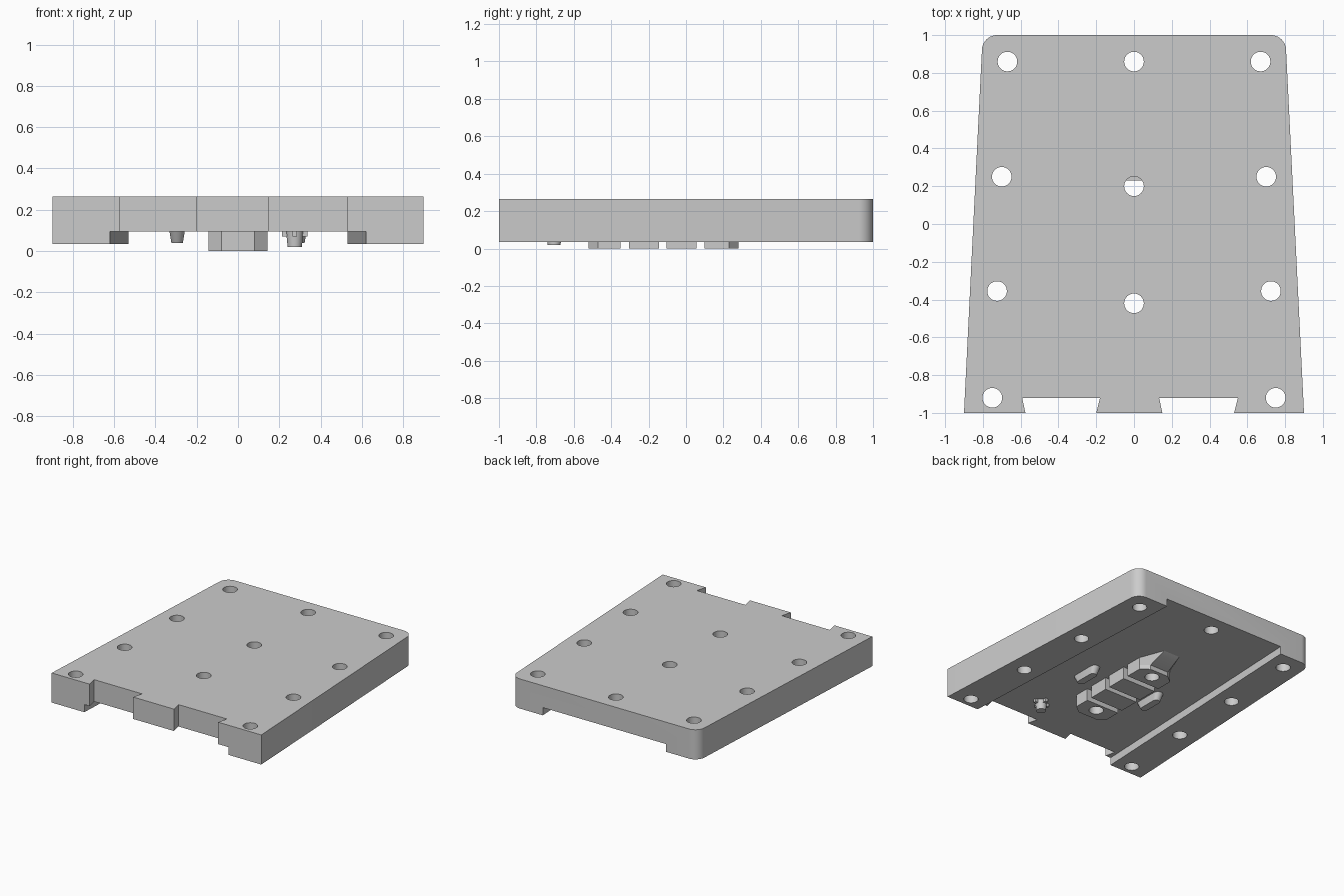
import bpy, bmesh
from math import sin, cos, pi, radians

if "Cube" in bpy.data.objects:
    bpy.data.objects.remove(bpy.data.objects["Cube"])

grey = bpy.data.materials.new("plain grey")
grey.use_nodes = True
COLOUR = (0.6, 0.6, 0.6, 1)
grey.diffuse_color = COLOUR
grey.node_tree.nodes["Principled BSDF"].inputs["Base Color"].default_value = COLOUR

BOTTOM, CEILING, TOP = 0.035, 0.095, 0.265


def prism(name, outline, z0, z1, at=(0, 0), low_scale=1.0):
    """Upright prism; low_scale shrinks the lower outline for a draft."""
    bm = bmesh.new()
    rings = [[bm.verts.new((at[0] + x * s, at[1] + y * s, z)) for x, y in outline]
             for z, s in ((z0, low_scale), (z1, 1.0))]
    bm.faces.new(rings[0])
    bm.faces.new(rings[1])
    n = len(outline)
    for i in range(n):
        j = (i + 1) % n
        bm.faces.new((rings[0][i], rings[0][j], rings[1][j], rings[1][i]))
    bmesh.ops.recalc_face_normals(bm, faces=bm.faces)
    mesh = bpy.data.meshes.new(name)
    bm.to_mesh(mesh)
    bm.free()
    obj = bpy.data.objects.new(name, mesh)
    bpy.context.scene.collection.objects.link(obj)
    mesh.materials.append(grey)
    return obj


def arc(cx, cy, r, start, end, steps):
    return [(cx + r * cos(radians(start + (end - start) * i / steps)),
             cy + r * sin(radians(start + (end - start) * i / steps)))
            for i in range(steps + 1)]


def circle(r, n=32):
    return arc(0, 0, r, 0, 360 - 360 / n, n - 1)


def rect(w, d):
    return [(-w, -d), (w, -d), (w, d), (-w, d)]


def cut(obj, cutters):
    """Subtract the cutters, then remove them."""
    for c in cutters:
        c.hide_render = True
        mod = obj.modifiers.new("cut", "BOOLEAN")
        mod.operation, mod.solver, mod.object = "DIFFERENCE", "EXACT", c
    graph = bpy.context.evaluated_depsgraph_get()
    mesh = bpy.data.meshes.new_from_object(obj.evaluated_get(graph))
    obj.modifiers.clear()
    obj.data = mesh
    for c in cutters:
        bpy.data.objects.remove(c)


# Tapered plate with rounded back corners
plate = prism("plate", [(-0.9, -1), (0.9, -1)]
              + arc(0.725, 0.92, 0.08, 3, 90, 10)
              + arc(-0.725, 0.92, 0.08, 90, 177, 10), BOTTOM, TOP)

# Tapered channel under the plate, dovetail notches and bolt holes
cutters = [prism("channel_cutter",
                 [(-0.625, -1.1), (0.625, -1.1), (0.525, 1.1), (-0.525, 1.1)],
                 -0.1, CEILING)]
for front_l, front_r in ((-0.575, -0.2), (0.15, 0.53)):
    cutters.append(prism("notch_cutter",
                         [(front_l, -1), (front_l, -1.1), (front_r, -1.1), (front_r, -1),
                          (front_r + 0.02, -0.92), (front_l - 0.017, -0.92)], -0.1, 0.5))
holes = [(0, 0.86), (0, 0.2), (0, -0.42)]
for x, y in ((0.67, 0.86), (0.7, 0.25), (0.725, -0.355), (0.75, -0.92)):
    holes += [(x, y), (-x, y)]


def hole_cutter(at):
    return prism("hole_cutter", circle(0.052), -0.1, 0.5, at)


cut(plate, cutters + [hole_cutter(h) for h in holes])

# Row of guide blocks down the middle of the channel
W = 0.143
front_block = prism("front_block", [(-W, -0.35), (-W, -0.47), (-0.08, -0.52),
                                    (0.08, -0.52), (W, -0.47), (W, -0.35)], 0, CEILING)
cut(front_block, [hole_cutter(holes[2])])
for name, y in (("middle_block_front", -0.225), ("middle_block_back", -0.025)):
    prism(name, rect(W, 0.08), 0, CEILING, (0, y))
back_block = prism("back_block", [(-W, 0.1), (W, 0.1), (W, 0.23), (0.08, 0.28),
                                  (-0.08, 0.28), (-W, 0.23)], 0, CEILING)
cut(back_block, [hole_cutter(holes[1])])

# Ramp sloping from the back block up to the channel ceiling
ramp = prism("back_ramp", [(-W, 0.23), (W, 0.23), (0.07, 0.42), (-0.07, 0.42)],
             BOTTOM, CEILING)
for v in ramp.data.vertices:
    if v.co.z < CEILING - 0.01 and v.co.y > 0.3:
        v.co.y, v.co.x = 0.28, v.co.x * 1.15

# Drafted oblong bosses either side of the blocks
oblong = arc(0, 0.085, 0.037, 0, 180, 10) + arc(0, -0.085, 0.037, 180, 360, 10)
for name, x in (("left_boss", 0.295), ("right_boss", -0.295)):
    prism(name, oblong, 0.04, CEILING, (x, -0.17), 0.75)

# Locating pin with crossed ribs
PIN = (0.275, -0.705)
pin = prism("pin", circle(0.042, 24), 0.02, CEILING, PIN, 0.82)
prism("pin_rib_across", rect(0.062, 0.012), 0.07, CEILING, PIN)
prism("pin_rib_along", rect(0.012, 0.062), 0.07, CEILING, PIN)

# Smooth the round walls, keeping edges sharp
bpy.ops.object.select_all(action="DESELECT")
for obj in bpy.context.scene.objects:
    if obj.type == "MESH":
        obj.select_set(True)
        bpy.context.view_layer.objects.active = obj
bpy.ops.object.shade_smooth_by_angle(angle=radians(30))
